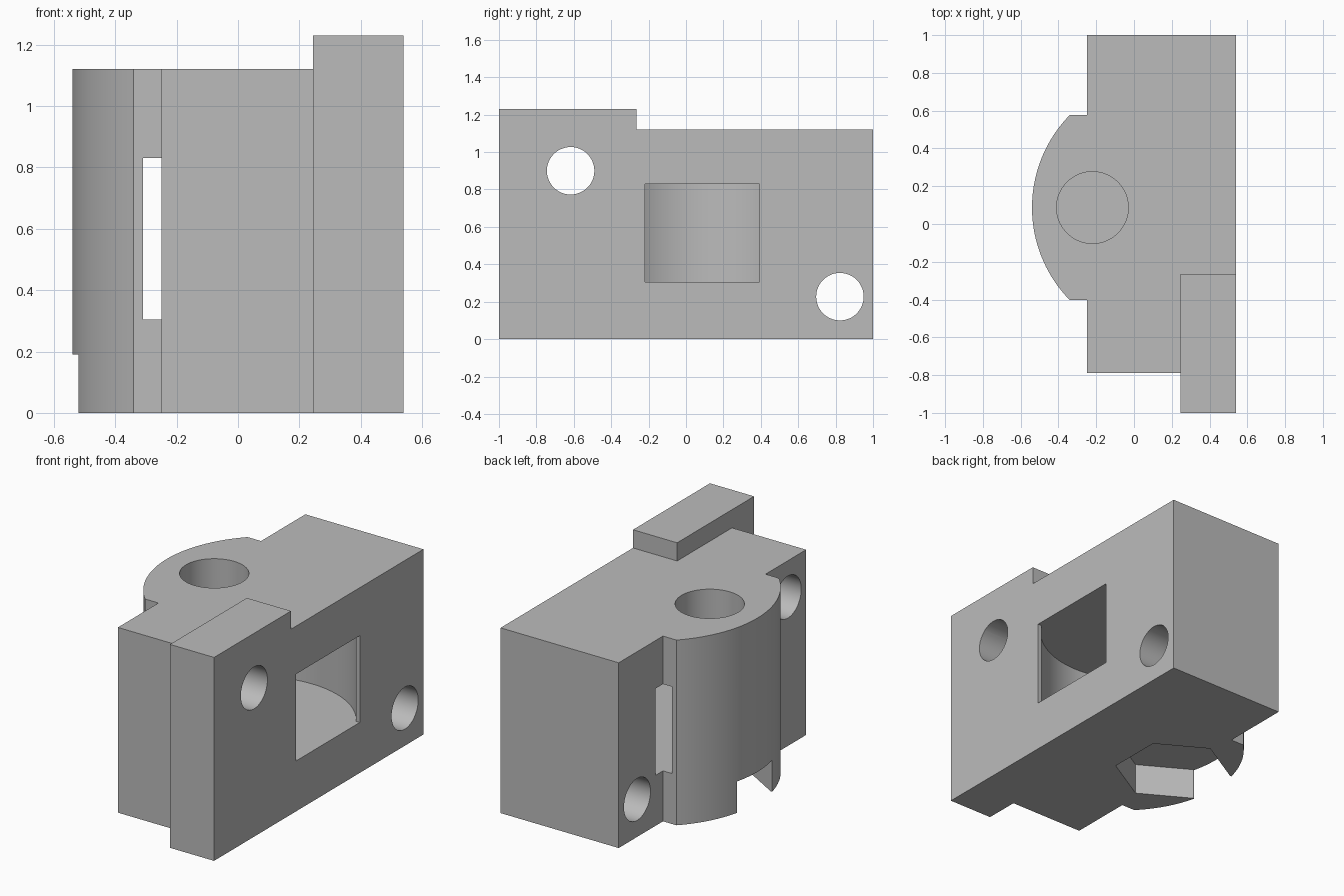
import bpy, bmesh, math
from mathutils import Matrix

cube = bpy.data.objects.get("Cube")
if cube:
    bpy.data.objects.remove(cube, do_unlink=True)

grey = bpy.data.materials.new("plain grey")
grey.use_nodes = True
grey.diffuse_color = (0.5, 0.5, 0.5, 1)
grey.node_tree.nodes["Principled BSDF"].inputs["Base Color"].default_value = (0.5, 0.5, 0.5, 1)


def finish(bm, name):
    bmesh.ops.recalc_face_normals(bm, faces=bm.faces)
    mesh = bpy.data.meshes.new(name)
    bm.to_mesh(mesh)
    bm.free()
    mesh.materials.append(grey)
    obj = bpy.data.objects.new(name, mesh)
    bpy.context.collection.objects.link(obj)
    return obj


def prism(name, outline, z0, z1):
    bm = bmesh.new()
    face = bm.faces.new([bm.verts.new((x, y, z0)) for x, y in outline])
    top = bmesh.ops.extrude_face_region(bm, geom=[face])["geom"]
    verts = [v for v in top if isinstance(v, bmesh.types.BMVert)]
    bmesh.ops.translate(bm, verts=verts, vec=(0, 0, z1 - z0))
    return finish(bm, name)


def box(name, x0, x1, y0, y1, z0, z1):
    return prism(name, [(x0, y0), (x1, y0), (x1, y1), (x0, y1)], z0, z1)


def arc(cx, cy, r, a0, a1, n):
    return [(cx + r * math.cos(a0 + (a1 - a0) * i / n),
             cy + r * math.sin(a0 + (a1 - a0) * i / n)) for i in range(n + 1)]


def disc(name, cx, cy, r, z0, z1, sides, turn=0):
    return prism(name, arc(cx, cy, r, turn, turn + math.tau, sides)[:-1], z0, z1)


def combine(target, tool, operation):
    mod = target.modifiers.new(tool.name, 'BOOLEAN')
    mod.operation, mod.object, mod.solver = operation, tool, 'EXACT'
    bpy.context.view_layer.objects.active = target
    bpy.ops.object.modifier_apply(modifier=mod.name)
    bpy.data.objects.remove(tool, do_unlink=True)


MID = 0.087       # centre line of the rounded boss
HOLE_X = -0.22    # vertical bolt axis
FLOOR, CEILING = 0.305, 0.83

# Block with a side flange and a rounded boss, as one extruded outline
half = math.asin(0.49 / 0.7)
boss = arc(0.16, MID, 0.7, math.pi - half, math.pi + half, 40)
outline = [(-0.25, -0.79), (0.245, -0.79), (0.245, -1), (0.54, -1), (0.54, 1),
           (-0.25, 1), (-0.25, MID + 0.49)] + boss + [(-0.25, MID - 0.49)]
body = prism("idler_block", outline, 0, 1.12)

# Raised step on the flange
combine(body, box("raised_step", 0.245, 0.54, -1, -0.265, 1.0, 1.23), 'UNION')

# Round pulley pocket, its window and the narrow belt slot
cutters = [
    disc("pulley_pocket", 0.04, MID, 0.565, FLOOR, CEILING, 96),
    box("pocket_window", 0.2, 0.7, MID - 0.305, MID + 0.305, FLOOR, CEILING),
    box("belt_slot", -0.31, -0.1, MID - 0.56, MID + 0.56, FLOOR, CEILING),
    # Vertical bolt hole and the hexagonal nut trap beneath it
    disc("bolt_hole", HOLE_X, MID, 0.19, 0.21, 1.3, 64),
    disc("nut_trap", HOLE_X, MID, 0.335, -0.1, 0.19, 6, math.pi / 2),
    box("nut_trap_mouth", -0.7, -0.45, MID - 0.167, MID + 0.167, -0.1, 0.19),
]

# Two mounting holes along x
for y, z in ((-0.617, 0.9), (0.823, 0.227)):
    hole = disc("mounting_hole", 0, 0, 0.127, -1, 1, 48)
    hole.data.transform(Matrix.Translation((0, y, z)) @ Matrix.Rotation(math.pi / 2, 4, 'Y'))
    cutters.append(hole)

for cutter in cutters:
    combine(body, cutter, 'DIFFERENCE')

# Smooth the round walls, keep the edges crisp
bpy.ops.object.select_all(action='DESELECT')
body.select_set(True)
bpy.context.view_layer.objects.active = body
bpy.ops.object.shade_smooth_by_angle(angle=math.radians(25))
